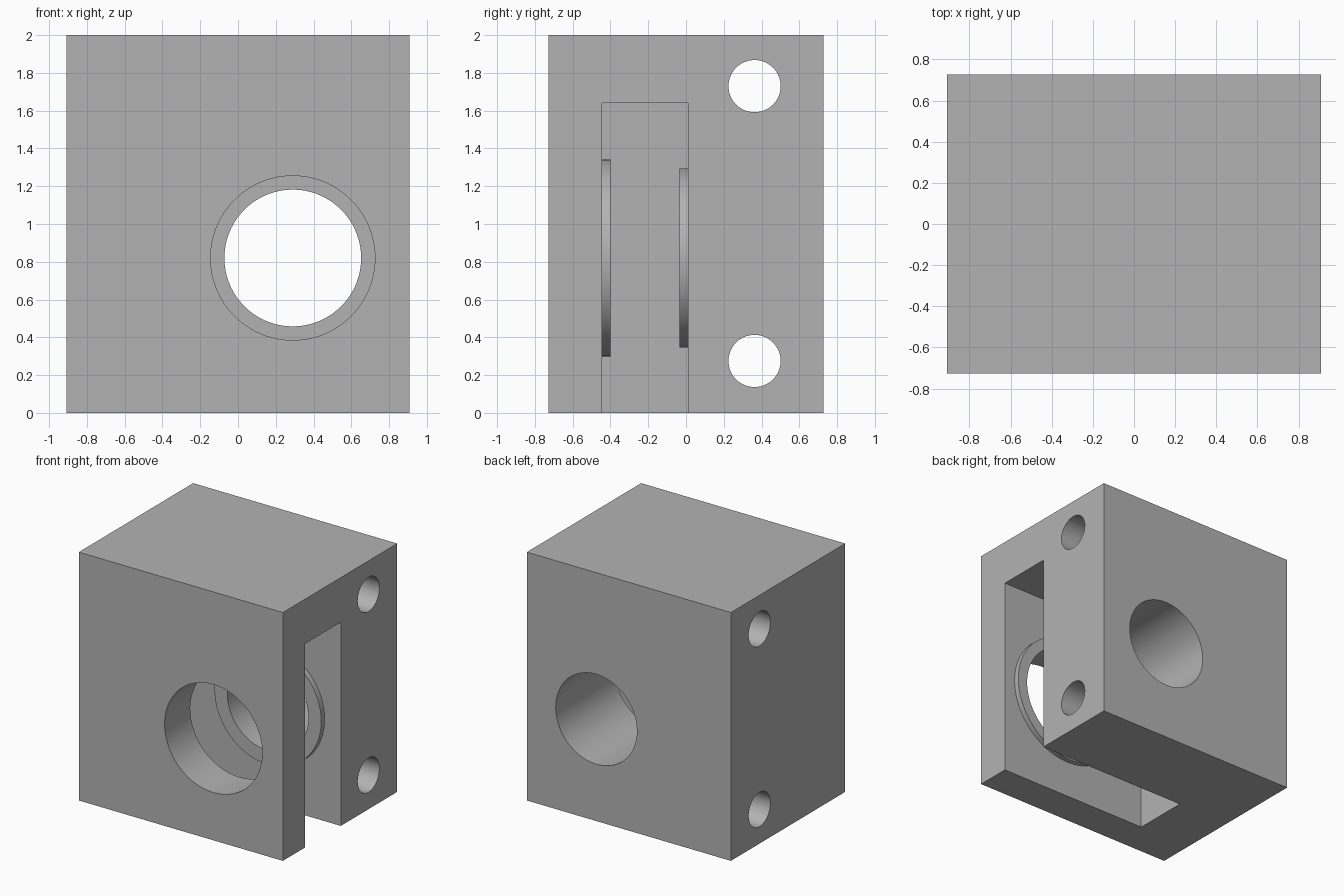
import bpy
from math import pi
from mathutils import Vector

default = bpy.data.objects.get("Cube")
if default:
    bpy.data.objects.remove(default, do_unlink=True)

grey = bpy.data.materials.new("plain grey")
grey.use_nodes = True
colour = (0.45, 0.45, 0.45, 1)
grey.diffuse_color = colour
grey.node_tree.nodes["Principled BSDF"].inputs["Base Color"].default_value = colour


def box(name, low, high):
    low, high = Vector(low), Vector(high)
    bpy.ops.mesh.primitive_cube_add(size=1, location=(low + high) / 2)
    ob = bpy.context.object
    ob.name = name
    ob.scale = high - low
    bpy.ops.object.transform_apply(location=True, rotation=True, scale=True)
    ob.data.materials.append(grey)
    return ob


def rod(name, axis, radius, start, end, u, z):
    """Cylinder along x or y; u is the other horizontal coordinate."""
    mid = (start + end) / 2
    along_x = axis == "x"
    bpy.ops.mesh.primitive_cylinder_add(
        vertices=96, radius=radius, depth=end - start,
        location=(mid, u, z) if along_x else (u, mid, z),
        rotation=(0, pi / 2, 0) if along_x else (pi / 2, 0, 0))
    ob = bpy.context.object
    ob.name = name
    bpy.ops.object.transform_apply(location=True, rotation=True, scale=True)
    ob.data.materials.append(grey)
    return ob


def combine(target, tool, operation):
    mod = target.modifiers.new(tool.name, "BOOLEAN")
    mod.operation, mod.object, mod.solver = operation, tool, "EXACT"
    bpy.context.view_layer.objects.active = target
    bpy.ops.object.modifier_apply(modifier=mod.name)
    bpy.data.objects.remove(tool, do_unlink=True)


# Rectangular block
half_x, half_y = 0.909, 0.727
housing = box("housing", (-half_x, -half_y, 0), (half_x, half_y, 2))

# Slot open to the bottom and one side
slot_front, slot_back = -0.445, 0.01
combine(housing, box("slot", (-0.445, slot_front, -0.2), (1.2, slot_back, 1.64)),
        "DIFFERENCE")

# Raised rings on both slot walls
bore_x, bore_z, rise = 0.29, 0.82, 0.044
combine(housing, rod("front_boss", "y", 0.522, slot_front - 0.1, slot_front + rise,
                     bore_x, bore_z), "UNION")
combine(housing, rod("back_boss", "y", 0.475, slot_back - rise, slot_back + 0.1,
                     bore_x, bore_z), "UNION")

# Wide front bore and narrower back bore
combine(housing, rod("front_bore", "y", 0.435, -1, -0.2, bore_x, bore_z), "DIFFERENCE")
combine(housing, rod("back_bore", "y", 0.362, -0.2, 1, bore_x, bore_z), "DIFFERENCE")

# Cross holes from side to side
for z in (0.275, 1.73):
    combine(housing, rod("cross_hole", "x", 0.138, -1.2, 1.2, 0.363, z), "DIFFERENCE")

bpy.ops.object.select_all(action="DESELECT")
housing.select_set(True)
bpy.context.view_layer.objects.active = housing
bpy.ops.object.shade_smooth_by_angle(angle=pi / 6)
